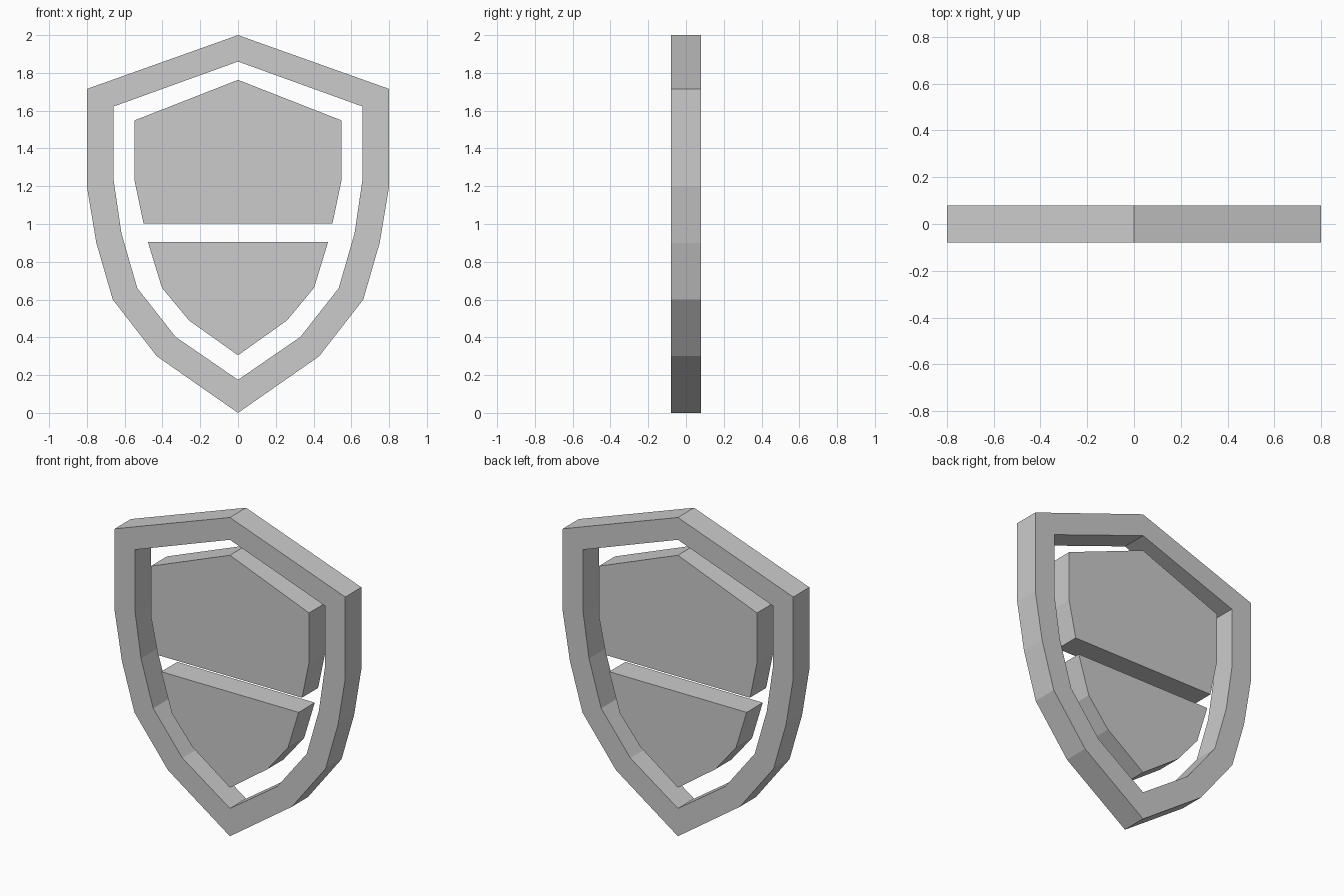
import bpy, bmesh

if "Cube" in bpy.data.objects:
    bpy.data.objects.remove(bpy.data.objects["Cube"])

HALF_DEPTH = 0.08


def mirrored(right):
    """Close a right-hand profile (top to bottom) across x = 0."""
    return right + [(-x, z) for x, z in reversed(right) if x > 0]


def finish(name, bm):
    bmesh.ops.recalc_face_normals(bm, faces=bm.faces)
    mesh = bpy.data.meshes.new(name)
    bm.to_mesh(mesh)
    bm.free()
    obj = bpy.data.objects.new(name, mesh)
    bpy.context.collection.objects.link(obj)


def loop(bm, profile, y):
    return [bm.verts.new((x, y, z)) for x, z in profile]


def bridge(bm, a, b):
    n = len(a)
    for i in range(n):
        j = (i + 1) % n
        bm.faces.new((a[i], a[j], b[j], b[i]))


def plate(name, right):
    bm = bmesh.new()
    front, back = (loop(bm, mirrored(right), y) for y in (-HALF_DEPTH, HALF_DEPTH))
    bm.faces.new(front)
    bm.faces.new(back)
    bridge(bm, front, back)
    finish(name, bm)


def frame(name, outer, inner):
    bm = bmesh.new()
    loops = [loop(bm, mirrored(p), y) for p, y in (
        (outer, -HALF_DEPTH), (outer, HALF_DEPTH),
        (inner, HALF_DEPTH), (inner, -HALF_DEPTH))]
    for i in range(4):
        bridge(bm, loops[i], loops[(i + 1) % 4])
    finish(name, bm)


# Outer rim of the shield
frame("shield_rim",
      [(0, 2), (0.8, 1.715), (0.8, 1.2), (0.75, 0.9),
       (0.663, 0.6), (0.43, 0.3), (0, 0)],
      [(0, 1.86), (0.659, 1.622), (0.659, 1.235), (0.617, 0.95),
       (0.533, 0.66), (0.33, 0.402), (0, 0.175)])

# Upper inner panel
plate("upper_panel", [(0, 1.763), (0.549, 1.548), (0.549, 1.235), (0.5, 1.003)])

# Lower inner panel
plate("lower_panel", [(0.477, 0.905), (0.403, 0.663), (0.26, 0.49), (0, 0.305)])
